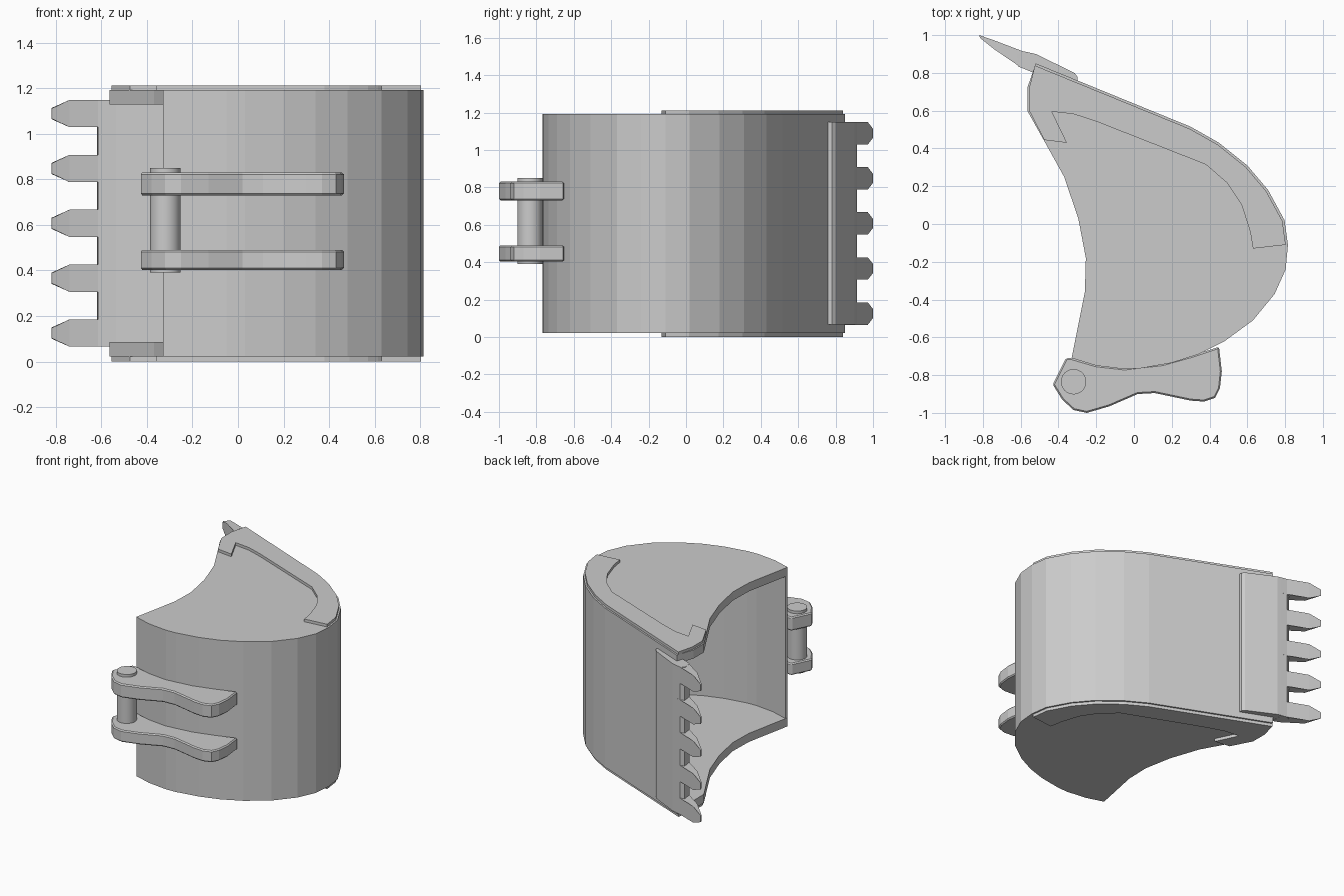
import bpy
import bmesh
from mathutils import Vector

cube = bpy.data.objects.get("Cube")
if cube:
    bpy.data.objects.remove(cube, do_unlink=True)

BOTTOM, TOP = 0.022, 1.192
MID = (BOTTOM + TOP) / 2


def prism(name, outline, z0, z1, bevel=0):
    """Extrude an xy outline from z0 to z1."""
    bm = bmesh.new()
    face = bm.faces.new([bm.verts.new((x, y, z0)) for x, y in outline])
    moved = bmesh.ops.extrude_face_region(bm, geom=[face])["geom"]
    bmesh.ops.translate(bm, vec=(0, 0, z1 - z0),
                        verts=[v for v in moved if isinstance(v, bmesh.types.BMVert)])
    bmesh.ops.recalc_face_normals(bm, faces=bm.faces)
    mesh = bpy.data.meshes.new(name)
    bm.to_mesh(mesh)
    bm.free()
    obj = bpy.data.objects.new(name, mesh)
    bpy.context.collection.objects.link(obj)
    if bevel:
        mod = obj.modifiers.new("Bevel", "BEVEL")
        mod.width = bevel
        mod.segments = 1
        mod.limit_method = "ANGLE"
        mod.angle_limit = 1.0
    return obj


def inset(path, d):
    """Shift an open counter-clockwise path to its inner side."""
    pts = [Vector(p) for p in path]
    result = []
    for i, p in enumerate(pts):
        t = (pts[min(i + 1, len(pts) - 1)] - pts[max(i - 1, 0)]).normalized()
        result.append((p.x - t.y * d, p.y + t.x * d))
    return result


# Curved back of the bucket, from hinge edge to cutting edge
back = [(-.33, -.71), (-.2, -.75), (-.05, -.768), (.03, -.765), (.2, -.735),
        (.34, -.69), (.48, -.62), (.63, -.51), (.745, -.37), (.803, -.24),
        (.815, -.11), (.797, .02), (.71, .18), (.6, .31), (.45, .43),
        (.3, .515), (-.52, .85)]
prism("bucket_shell", back + inset(back, .02)[::-1], BOTTOM, TOP)

# Side plates with a hollow mouth edge
mouth = [(-.565, .72), (-.565, .6), (-.47, .43), (-.37, .25),
         (-.295, .03), (-.255, -.18), (-.26, -.36)]
prism("side_plate_bottom", back + mouth, BOTTOM, BOTTOM + .063)
prism("side_plate_top", back + mouth, TOP - .063, TOP)

# Thin wear strips on the outside of the side plates
strip = inset(back, .012)[10:] + [
    (-.555, .72), (-.555, .6), (-.475, .445), (-.355, .43), (-.435, .595),
    (-.32, .582), (-.2, .543), (.38, .315), (.49, .22), (.57, .1),
    (.615, -.04), (.63, -.13)]
prism("wear_strip_bottom", strip, 0, BOTTOM)
prism("wear_strip_top", strip, TOP, 1.212)

# Cutting lip wrapped over the shell edge
lip = [(-.3, .725), (-.3, .78), (-.315, .8), (-.52, .9), (-.59, .915),
       (-.62, .9), (-.615, .835), (-.535, .802)]
prism("cutting_lip", lip, .066, 1.149)

# Tapered teeth
tooth_side = [(-.55, .82), (-.55, .907), (-.59, .915), (-.74, .972),
              (-.82, 1), (-.815, .985), (-.74, .925), (-.615, .84)]
for i in range(5):
    z = MID + (i - 2) * .241
    tooth = prism(f"tooth_{i + 1}", tooth_side, z - .06, z + .06)
    for v in tooth.data.vertices:
        if v.co.x < -.8:
            v.co.z = z + (v.co.z - z) * .4

# Hinge ears
ear = [(-.43, -.85), (-.36, -.71), (-.33, -.71), (-.2, -.748), (-.05, -.765),
       (.15, -.742), (.3, -.7), (.45, -.65), (.465, -.78), (.455, -.87),
       (.43, -.92), (.37, -.94), (.3, -.935), (.11, -.895), (.02, -.9),
       (-.13, -.965), (-.25, -.992), (-.32, -.985), (-.38, -.93)]
ear[16] = (-.25, -1)
prism("hinge_ear_lower", ear, .403, .49, .008)
prism("hinge_ear_upper", ear, .73, .83, .008)

# Hinge pin
bpy.ops.mesh.primitive_cylinder_add(vertices=32, radius=.067, depth=.46,
                                    location=(-.32, -.835, .62))
pin = bpy.context.object
pin.name = "hinge_pin"
bpy.ops.object.shade_smooth_by_angle()
